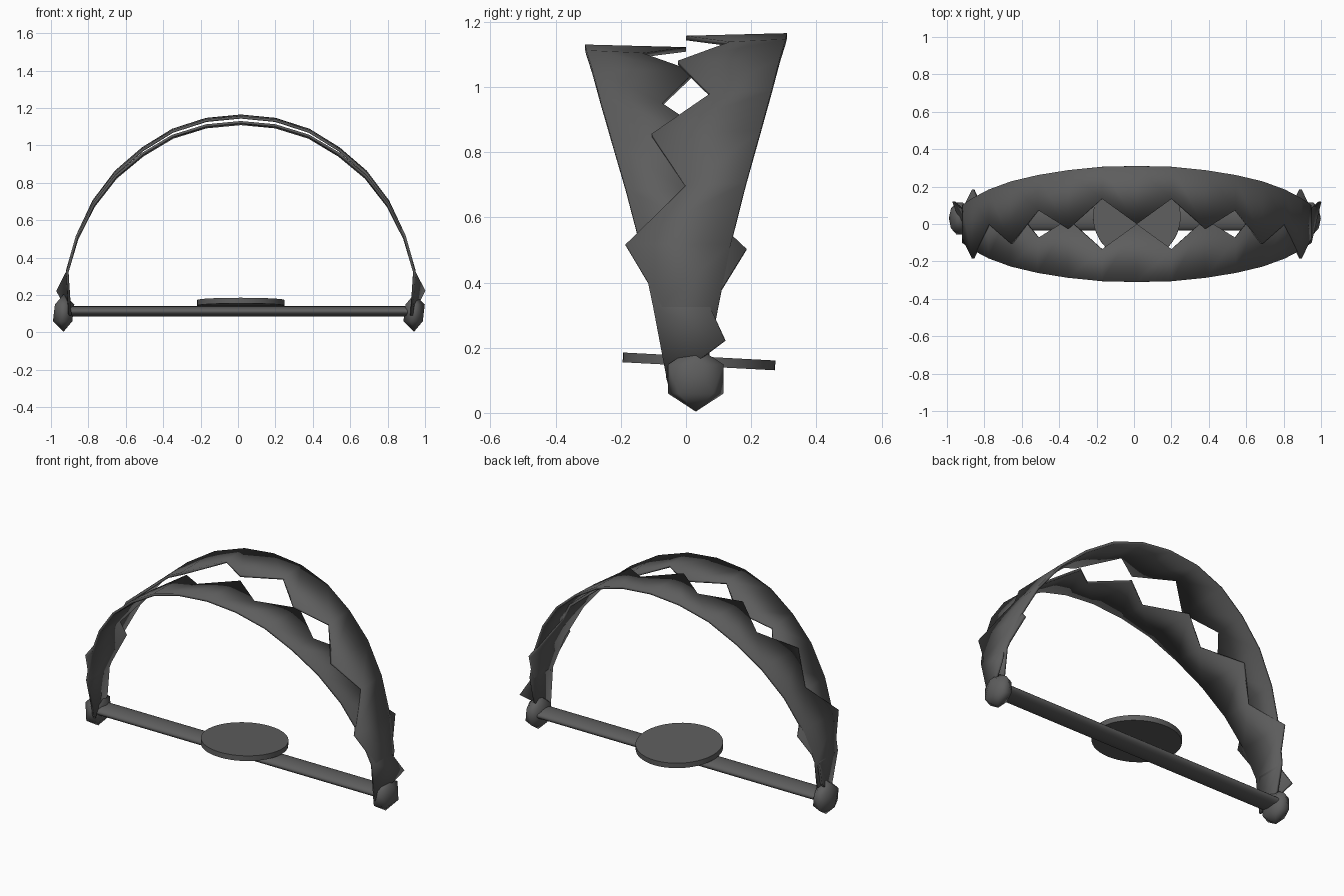
import bpy, bmesh, math

if "Cube" in bpy.data.objects:
    bpy.data.objects.remove(bpy.data.objects["Cube"])

CX = 0.015   # mechanism's mirror plane
iron = bpy.data.materials.new("dark_iron")
iron.diffuse_color = (0.11, 0.11, 0.11, 1)
iron.use_nodes = True
iron.node_tree.nodes["Principled BSDF"].inputs["Base Color"].default_value = iron.diffuse_color


def finish(obj, name, angle=40):
    obj.name = name
    obj.data.materials.append(iron)
    bpy.ops.object.select_all(action='DESELECT')
    obj.select_set(True)
    bpy.context.view_layer.objects.active = obj
    bpy.ops.object.shade_smooth_by_angle(angle=math.radians(angle))


# Toothed jaws: rows from the crown down to the hinge,
# each (x from centre, height, outer-edge y, toothed-edge y)
ROWS = [
    (0.00, 1.158, 0.310, 0.00),
    (0.185, 1.140, 0.306, 0.135),
    (0.365, 1.082, 0.288, -0.025),
    (0.525, 0.983, 0.262, 0.075),
    (0.668, 0.860, 0.228, -0.105),
    (0.787, 0.702, 0.184, 0.00),
    (0.875, 0.515, 0.137, -0.185),
    (0.928, 0.330, 0.100, -0.075),
]


def jaw(name, side, zscale, last_outer, last_tip):
    half = []
    for x, z, yo, yi in ROWS:
        zz = 0.1 + (z - 0.1) * zscale
        drop = 0.008 if z > 0.6 else 0.0
        half.append(((x, side * yo, zz), (x, side * yi, zz - drop)))
    half.append((last_outer, last_tip))
    bm = bmesh.new()
    rows = []
    for s, seq in ((-1, half[:0:-1]), (1, half)):
        for pair in seq:
            rows.append([bm.verts.new((CX + s * p[0], p[1], p[2])) for p in pair])
    for a, b in zip(rows, rows[1:]):
        bm.faces.new((a[0], b[0], b[1], a[1]))
    bmesh.ops.recalc_face_normals(bm, faces=bm.faces)
    me = bpy.data.meshes.new(name)
    bm.to_mesh(me)
    bm.free()
    obj = bpy.data.objects.new(name, me)
    bpy.context.collection.objects.link(obj)
    mod = obj.modifiers.new("thickness", 'SOLIDIFY')
    mod.thickness = 0.014
    mod.offset = 0
    finish(obj, name)


jaw("back_jaw", 1, 1.0, (0.922, 0.07, 0.17), (0.915, -0.06, 0.10))
jaw("front_jaw", -1, 0.967, (0.912, -0.055, 0.09), (0.98, 0.12, 0.222))

# Flattened base bar
bpy.ops.mesh.primitive_cylinder_add(vertices=32, radius=1, depth=1.84,
                                    location=(CX, 0.03, 0.112),
                                    rotation=(0, math.pi / 2, 0))
bar = bpy.context.object
bar.scale = (0.028, 0.064, 1)
finish(bar, "base_bar")

# Faceted hinge knobs
for s, side in ((-1, "left"), (1, "right")):
    bpy.ops.mesh.primitive_ico_sphere_add(subdivisions=1, radius=1,
                                          location=(CX * 0.3 + s * 0.937, 0.03, 0.104))
    knob = bpy.context.object
    knob.scale = (0.064, 0.1, 0.1)
    finish(knob, side + "_hinge_knob", 60)

# Slightly tilted trigger plate
bpy.ops.mesh.primitive_cylinder_add(vertices=48, radius=0.234, depth=0.03,
                                    location=(CX, 0.04, 0.158),
                                    rotation=(math.radians(-3), 0, 0))
finish(bpy.context.object, "trigger_plate")
